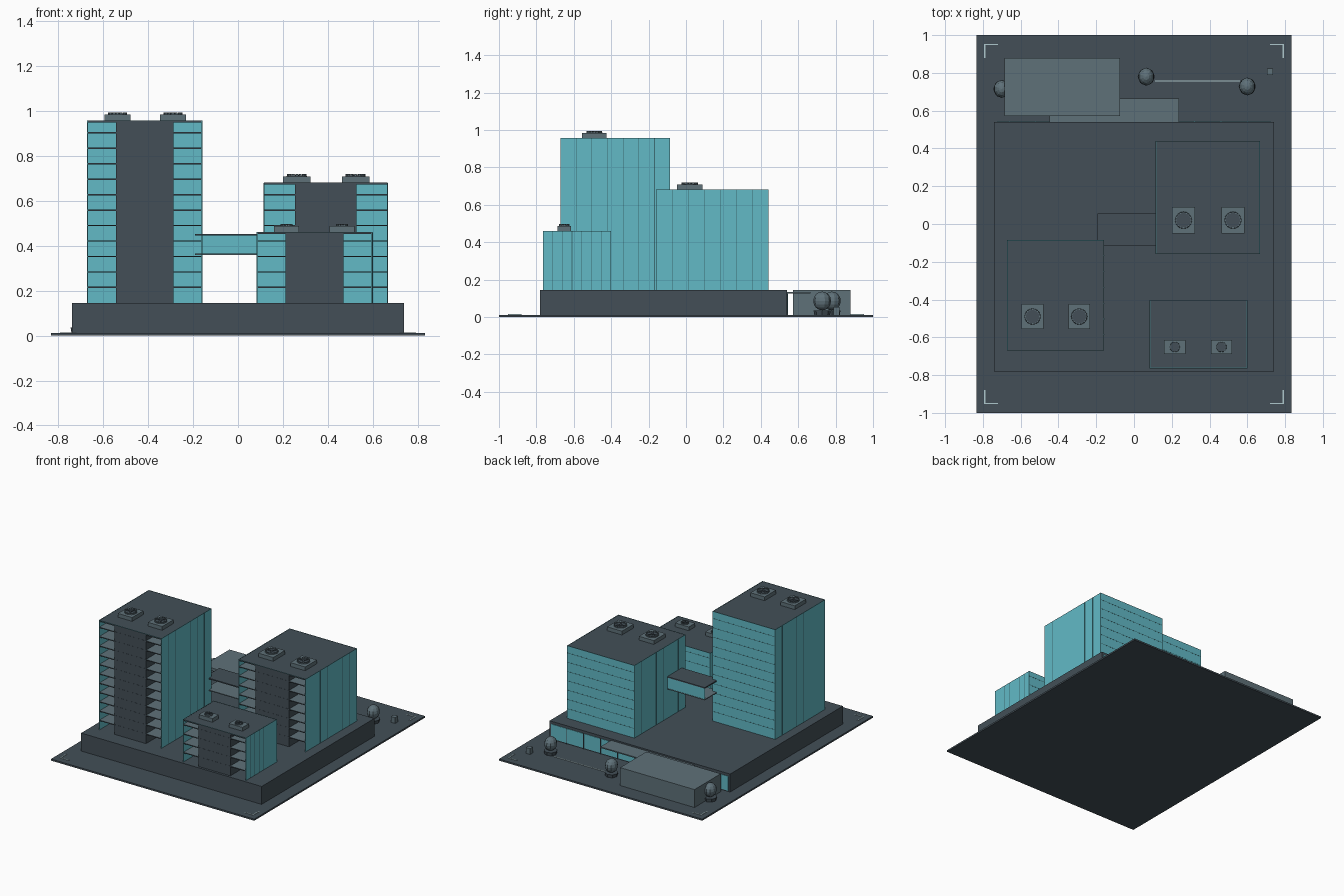
import bpy, bmesh, math
from mathutils import Matrix, Vector

old = bpy.data.objects.get("Cube")
if old:
    bpy.data.objects.remove(old, do_unlink=True)


def material(name, rgb):
    m = bpy.data.materials.new(name)
    m.use_nodes = True
    m.diffuse_color = (*rgb, 1)
    bsdf = next(n for n in m.node_tree.nodes if n.type == 'BSDF_PRINCIPLED')
    bsdf.inputs["Base Color"].default_value = (*rgb, 1)
    bsdf.inputs["Roughness"].default_value = 0.8
    return m


GLASS = material("teal glass", (0.122, 0.49, 0.565))
DARK = material("dark slate", (0.056, 0.078, 0.095))
GREY = material("grey concrete", (0.114, 0.165, 0.191))
PALE = material("pale marking", (0.43, 0.58, 0.61))
SEAM = material("dark teal seam", (0.045, 0.156, 0.181))


def finish(bm, name, mat):
    mesh = bpy.data.meshes.new(name)
    bm.to_mesh(mesh)
    bm.free()
    mesh.materials.append(mat)
    ob = bpy.data.objects.new(name, mesh)
    bpy.context.collection.objects.link(ob)
    return ob


def boxes(name, mat, spans):
    """One object made of axis-aligned boxes ((x0, x1), (y0, y1), (z0, z1))."""
    bm = bmesh.new()
    for span in spans:
        mid = Vector([(a + b) / 2 for a, b in span])
        size = [b - a for a, b in span]
        bmesh.ops.create_cube(bm, size=1, matrix=Matrix.Translation(mid) @ Matrix.Diagonal((*size, 1)))
    return finish(bm, name, mat)


def cylinder(bm, x, y, z0, z1, r0, r1, sides):
    bmesh.ops.create_cone(bm, cap_ends=True, segments=sides, radius1=r0, radius2=r1, depth=z1 - z0,
                          matrix=Matrix.Translation((x, y, (z0 + z1) / 2)))


GROUND, DECK = 0.012, 0.145
FLOOR0, STOREY = 0.149, 0.0689


def roof_unit(name, x, y, z, w, d):
    """Plant box with a slatted fan ring and three blades."""
    boxes(name + "_box", GREY, [((x - w / 2, x + w / 2), (y - d / 2, y + d / 2), (z, z + 0.028))])
    top, r = z + 0.028, min(w, d) * 0.37
    bm = bmesh.new()
    cylinder(bm, x, y, top, top + 0.004, r, r * 0.95, 16)
    finish(bm, name + "_fan_well", DARK)
    bm = bmesh.new()
    for i in range(16):
        turn = Matrix.Rotation(i * math.tau / 16, 4, 'Z')
        bmesh.ops.create_cube(bm, size=1, matrix=Matrix.Translation((x, y, top + 0.005)) @ turn
                              @ Matrix.Translation((r * 0.9, 0, 0)) @ Matrix.Diagonal((r * 0.16, r * 0.2, 0.009, 1)))
    finish(bm, name + "_fan_ring", GREY)
    bm = bmesh.new()
    cylinder(bm, x, y, top, top + 0.009, r * 0.2, r * 0.2, 8)
    for i in range(3):
        turn = Matrix.Rotation(i * math.tau / 3 + math.pi / 3, 4, 'Z')
        bmesh.ops.create_cube(bm, size=1, matrix=Matrix.Translation((x, y, top + 0.007)) @ turn
                              @ Matrix.Translation((r * 0.4, 0, 0)) @ Matrix.Diagonal((r * 0.75, r * 0.22, 0.003, 1)))
    finish(bm, name + "_fan_blades", DARK)


def tower(name, xs, ys, top, unit_xs, unit_y, unit_size):
    (x0, x1), (y0, y1) = xs, ys
    t, w = 0.004, x1 - x0
    # Glass shell, open to the front
    zs = (DECK, top - 0.001)
    boxes(name + "_glass_walls", GLASS, [((x0, x0 + t), ys, zs), ((x1 - t, x1), ys, zs),
                                         ((x0, x1), (y1 - t, y1), zs)])
    # Solid core between the two bays of balconies
    boxes(name + "_core", DARK, [((x0 + w / 4, x1 - w / 4), (y0 + 0.002, y1 - t), (DECK, top - 0.004))])
    levels = [FLOOR0 + STOREY * i for i in range(1, 20) if FLOOR0 + STOREY * i < top - 0.03]
    boxes(name + "_floor_slabs", GREY, [((x0 + t, x1 - t), (y0 + 0.003, y1 - t), (z - 0.006, z)) for z in levels])
    boxes(name + "_slab_edges", DARK,
          [((x0 + t, x1 - t), (y0 + 0.001, y0 + 0.003), (z - 0.006, z)) for z in levels])
    boxes(name + "_back_floor_lines", SEAM,
          [((x0 + t, x1 - t), (y1, y1 + 0.0006), (z - 0.004, z)) for z in levels])
    # Panel seams on both sides
    step = (y1 - y0) / 7
    boxes(name + "_side_seams", SEAM,
          [((x - 0.0006, x + 0.0006), (y0 + i * step - 0.0015, y0 + i * step + 0.0015), zs)
           for i in range(1, 7) for x in xs])
    # Roof with a thin glass rim
    boxes(name + "_roof", DARK, [((x0 + t, x1 - t), (y0, y1 - t), (top - 0.008, top))])
    boxes(name + "_roof_rim", SEAM, [((x, x + t), ys, (top - 0.001, top + 0.001)) for x in (x0, x1 - t)]
          + [(xs, (y, y + t), (top - 0.001, top + 0.001)) for y in (y0, y1 - t)])
    for i, x in enumerate(unit_xs):
        roof_unit(f"{name}_roof_unit_{i + 1}", x, unit_y, top, *unit_size)


# Ground and podium
boxes("ground_plate", DARK, [((-0.833, 0.833), (-1, 1), (0, GROUND))])
boxes("podium", DARK, [((-0.74, 0.74), (-0.78, 0.54), (GROUND, DECK))])
boxes("corner_markings", PALE, [
    s for sx in (-1, 1) for sy in (-1, 1) for s in (
        (sorted((sx * 0.72, sx * 0.793)), sorted((sy * 0.947, sy * 0.953)), (GROUND, 0.015)),
        (sorted((sx * 0.787, sx * 0.793)), sorted((sy * 0.88, sy * 0.953)), (GROUND, 0.015)))])

# Three towers
tower("tall_tower", (-0.672, -0.158), (-0.67, -0.085), 0.957, (-0.537, -0.29), -0.49, (0.116, 0.132))
tower("middle_tower", (0.115, 0.667), (-0.16, 0.44), 0.682, (0.262, 0.524), 0.02, (0.122, 0.138))
tower("low_tower", (0.083, 0.6), (-0.765, -0.402), 0.46, (0.216, 0.463), -0.651, (0.112, 0.074))

# Link bridge
bx, by = (-0.192, 0.115), (-0.115, 0.055)
boxes("bridge_roof", DARK, [(bx, by, (0.446, 0.454))])
boxes("bridge_floor", GREY, [(bx, by, (0.36, 0.366))])
boxes("bridge_glass", GLASS, [(bx, (0.049, 0.053), (0.366, 0.446))])

# Rear shopfront, canopy and annex
boxes("shopfront_glass", GLASS, [((-0.725, 0.725), (0.538, 0.543), (0.018, 0.125))])
boxes("shopfront_mullions", DARK, [((x - 0.002, x + 0.002), (0.54, 0.546), (GROUND, 0.125))
                                   for x in [-0.66 + 0.14 * i for i in range(10)]])
boxes("entrance_canopy", GREY, [((-0.447, 0.237), (0.54, 0.665), (0.126, 0.134))])
boxes("annex", GREY, [((-0.685, -0.075), (0.571, 0.879), (GROUND, DECK))])

# Forecourt: path line, bollard box, planted trees
boxes("path_line", PALE, [((0.11, 0.56), (0.754, 0.76), (GROUND, 0.015))])
boxes("service_box", GREY, [((0.703, 0.737), (0.788, 0.822), (GROUND, 0.055))])
for i, (x, y) in enumerate(((0.065, 0.78), (0.6, 0.728), (-0.7, 0.715))):
    bm = bmesh.new()
    cylinder(bm, x, y, GROUND, 0.036, 0.042, 0.046, 8)
    finish(bm, f"planter_{i + 1}", DARK)
    bm = bmesh.new()
    bmesh.ops.create_uvsphere(bm, u_segments=10, v_segments=8, radius=0.05,
                              matrix=Matrix.Translation((x, y, 0.086)) @ Matrix.Diagonal((0.85, 0.95, 1, 1)))
    finish(bm, f"tree_crown_{i + 1}", GREY)
